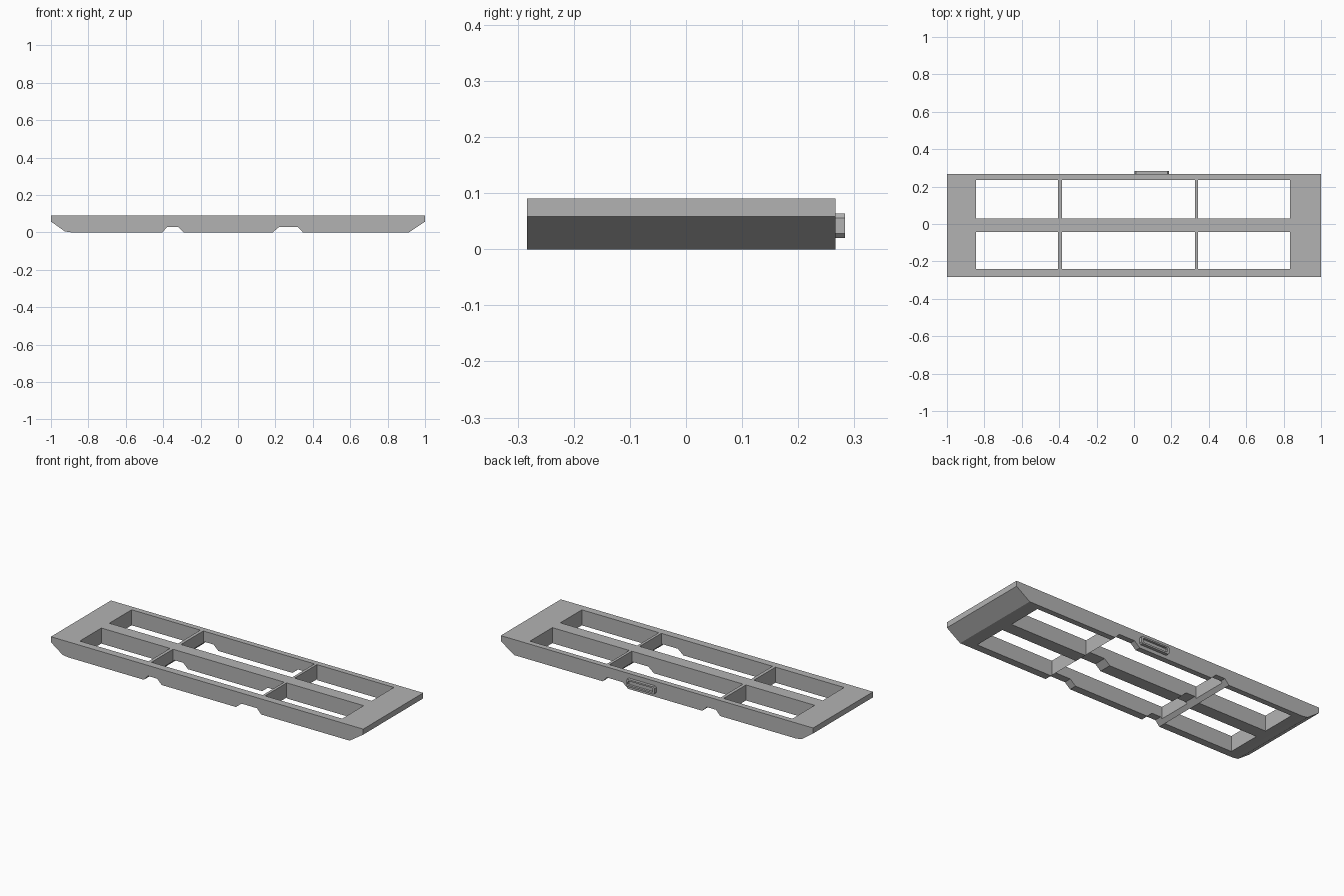
import bpy, bmesh

cube = bpy.data.objects.get("Cube")
if cube:
    bpy.data.objects.remove(cube, do_unlink=True)

grey = bpy.data.materials.new("plain grey")
grey.use_nodes = True
GREY = (0.45, 0.45, 0.45, 1)
grey.diffuse_color = GREY
grey.node_tree.nodes["Principled BSDF"].inputs["Base Color"].default_value = GREY

FRONT, BACK = -0.283, 0.266


def prism(name, profile, y0, y1):
    """Extrude an (x, z) outline from y0 to y1."""
    bm = bmesh.new()
    face = bm.faces.new([bm.verts.new((x, y0, z)) for x, z in profile])
    ext = bmesh.ops.extrude_face_region(bm, geom=[face])["geom"]
    verts = [v for v in ext if isinstance(v, bmesh.types.BMVert)]
    bmesh.ops.translate(bm, verts=verts, vec=(0, y1 - y0, 0))
    bmesh.ops.recalc_face_normals(bm, faces=bm.faces)
    mesh = bpy.data.meshes.new(name)
    bm.to_mesh(mesh)
    bm.free()
    mesh.materials.append(grey)
    obj = bpy.data.objects.new(name, mesh)
    bpy.context.collection.objects.link(obj)
    return obj


def cut(target, cutter):
    """Subtract a prism, then drop it."""
    mod = target.modifiers.new("cut", "BOOLEAN")
    mod.object, mod.operation, mod.solver = cutter, "DIFFERENCE", "EXACT"
    bpy.context.view_layer.objects.active = target
    bpy.ops.object.modifier_apply(modifier=mod.name)
    bpy.data.objects.remove(cutter, do_unlink=True)


def rounded(x0, x1, z0, z1, c):
    """Rectangle outline with clipped corners."""
    return [(x0 + c, z0), (x1 - c, z0), (x1, z0 + c), (x1, z1 - c),
            (x1 - c, z1), (x0 + c, z1), (x0, z1 - c), (x0, z0 + c)]


# Frame: sloped ends and two notches across the underside
outline = [(-1, 0.09), (-1, 0.058), (-0.925, 0.005), (-0.89, 0),
           (-0.405, 0), (-0.378, 0.029), (-0.32, 0.029), (-0.29, 0),
           (0.185, 0), (0.22, 0.029), (0.32, 0.029), (0.347, 0),
           (0.913, 0), (1, 0.058), (1, 0.09)]
frame = prism("frame", outline, FRONT, BACK)

# Six openings, leaving rails and thin cross bars
for y0, y1 in ((-0.24, -0.043), (0.03, 0.234)):
    for x0, x1 in ((-0.845, -0.405), (-0.386, 0.326), (0.342, 0.835)):
        box = [(x0, -0.1), (x1, -0.1), (x1, 0.2), (x0, 0.2)]
        cut(frame, prism("opening_cutter", box, y0, y1))

# Recessed handle on the back rail
handle = prism("handle", rounded(0.003, 0.187, 0.02, 0.064, 0.008), BACK - 0.005, 0.283)
cut(handle, prism("recess_cutter", rounded(0.015, 0.175, 0.03, 0.055, 0.006), 0.27, 0.3))
